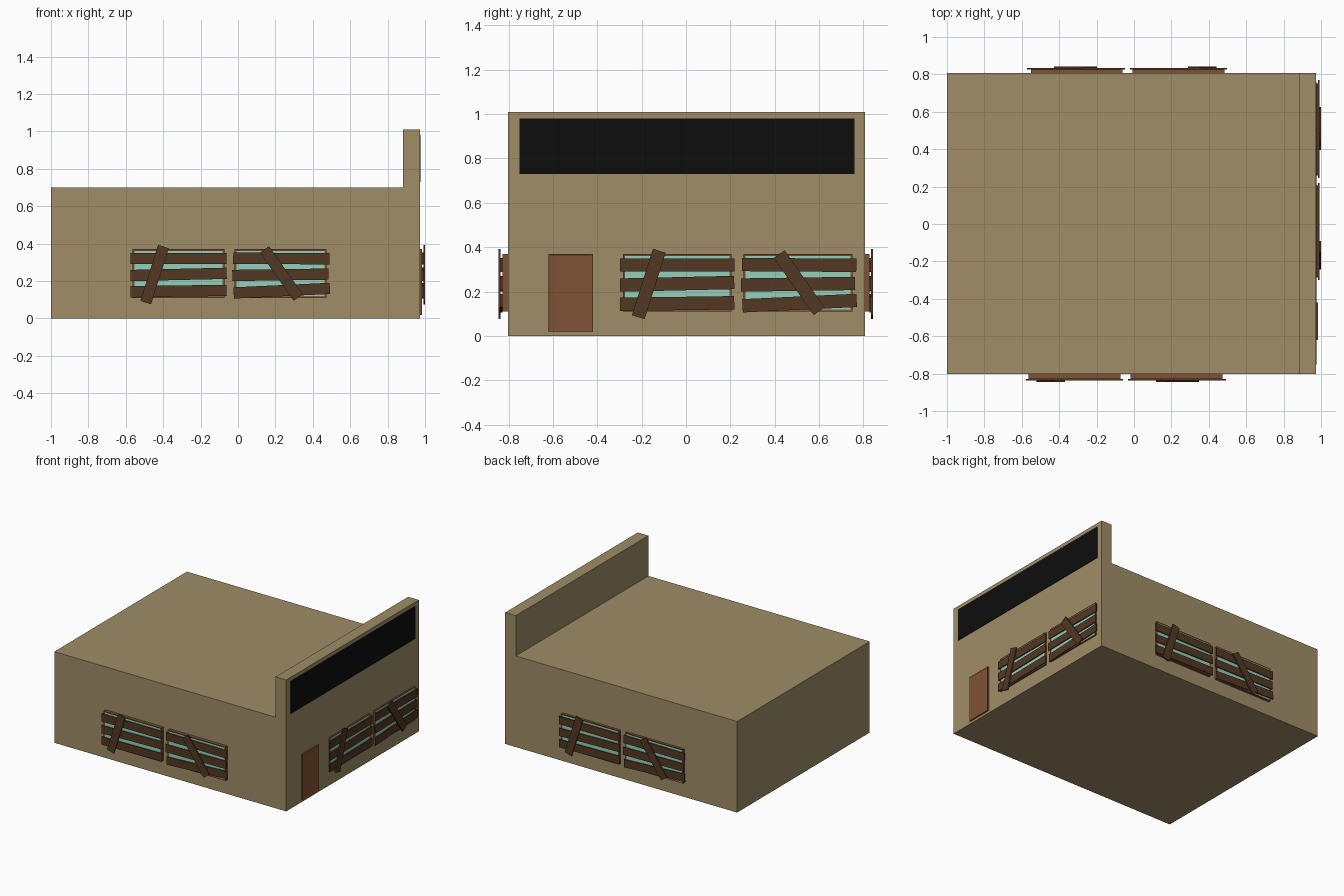
import bpy
import bmesh
from math import radians
from mathutils import Matrix, Vector

cube = bpy.data.objects.get("Cube")
if cube:
    bpy.data.objects.remove(cube, do_unlink=True)


def material(name, rgb):
    """Flat material from 0-255 display values."""
    linear = [((c / 255 + 0.055) / 1.055) ** 2.4 for c in rgb] + [1]
    mat = bpy.data.materials.new(name)
    mat.use_nodes = True
    mat.diffuse_color = linear
    mat.node_tree.nodes["Principled BSDF"].inputs["Base Color"].default_value = linear
    return mat


WALL = material("tan wall", (159, 141, 103))
TRIM = material("red brown wood", (128, 82, 53))
PLANK = material("dark plank wood", (82, 56, 35))
GLASS = material("pale teal glass", (150, 208, 190))
BLACK = material("black sign", (13, 13, 13))


def finish(name, bm, matrix, *mats):
    bmesh.ops.recalc_face_normals(bm, faces=bm.faces)
    mesh = bpy.data.meshes.new(name)
    bm.to_mesh(mesh)
    bm.free()
    for mat in mats:
        mesh.materials.append(mat)
    obj = bpy.data.objects.new(name, mesh)
    obj.matrix_world = matrix
    bpy.context.collection.objects.link(obj)
    return obj


def box(name, matrix, mat, centre, size, angle=0):
    """Box in wall space (x along the wall, -y outward), tilted in the wall plane."""
    bm = bmesh.new()
    bmesh.ops.create_cube(bm, size=1)
    bm.transform(Matrix.Translation(centre) @ Matrix.Rotation(radians(-angle), 4, "Y")
                 @ Matrix.Diagonal((*size, 1)))
    return finish(name, bm, matrix, mat)


def panel(name, matrix, u, z, size, depth, rim, recess, inner):
    """Framed slab whose outer face is inset and sunk; the sunk face takes the inner material."""
    bm = bmesh.new()
    bmesh.ops.create_cube(bm, size=1)
    bm.transform(Matrix.Translation((u + size[0] / 2, -depth / 2, z + size[1] / 2))
                 @ Matrix.Diagonal((size[0], depth, size[1], 1)))
    bm.normal_update()
    outer = min(bm.faces, key=lambda f: f.calc_center_median().y)
    bmesh.ops.inset_region(bm, faces=[outer], thickness=rim)
    bmesh.ops.translate(bm, verts=outer.verts, vec=Vector((0, recess, 0)))
    outer.material_index = 1
    finish(name, bm, matrix, TRIM, inner)


def boarded_window(name, matrix, u, depth, boards, brace):
    panel(name + "_frame", matrix, u, 0.11, (0.49, 0.26), depth, 0.013, 0.003, GLASS)
    for i, (du, z, angle) in enumerate(boards):
        box(f"{name}_board_{i + 1}", matrix, PLANK,
            (u + 0.245 + du, -depth - 0.004, z), (0.515, 0.008, 0.06), angle)
    du, z, angle = brace
    box(name + "_brace", matrix, PLANK,
        (u + du, -depth - 0.0125, z), (0.314, 0.009, 0.06), angle)


# Building body with a raised sign wall, extruded from its side profile
bm = bmesh.new()
profile = [(-1, 0), (0.972, 0), (0.972, 1.01), (0.882, 1.01), (0.882, 0.7), (-1, 0.7)]
face = bm.faces.new([bm.verts.new((x, -0.803, z)) for x, z in profile])
side = bmesh.ops.extrude_face_region(bm, geom=[face])
bmesh.ops.translate(bm, vec=(0, 1.61, 0),
                    verts=[v for v in side["geom"] if isinstance(v, bmesh.types.BMVert)])
finish("building_body", bm, Matrix(), WALL)


def wall(origin, turn):
    return Matrix.Translation(origin) @ Matrix.Rotation(radians(turn), 4, "Z")


# Each wall: frame of reference, start of the window pair, frame depth
walls = {
    "front": (wall((0, -0.803, 0), 0), -0.563, 0.025),
    "left": (wall((0.972, 0, 0), 90), -0.285, 0.011),
    "back": (wall((0, 0.807, 0), 180), -0.483, 0.019),
}

# Boarded window pairs
for name, (matrix, u, depth) in walls.items():
    boarded_window(name + "_window_a", matrix, u, depth,
                   [(0, 0.32, 0), (0, 0.235, 1.3), (0, 0.146, 0.8)],
                   (0.117, 0.234, 72.4))
    boarded_window(name + "_window_b", matrix, u + 0.545, depth,
                   [(0.005, 0.32, -0.4), (0, 0.233, 0.8), (0.007, 0.148, 2.7)],
                   (0.25, 0.24, 125))

# Door and blank sign on the sign wall
sign_wall = walls["left"][0]
panel("door", sign_wall, -0.62, 0.018, (0.2, 0.352), 0.011, 0.013, 0.004, TRIM)
box("sign_panel", sign_wall, BLACK, (0.005, -0.001, 0.855), (1.51, 0.006, 0.25))
